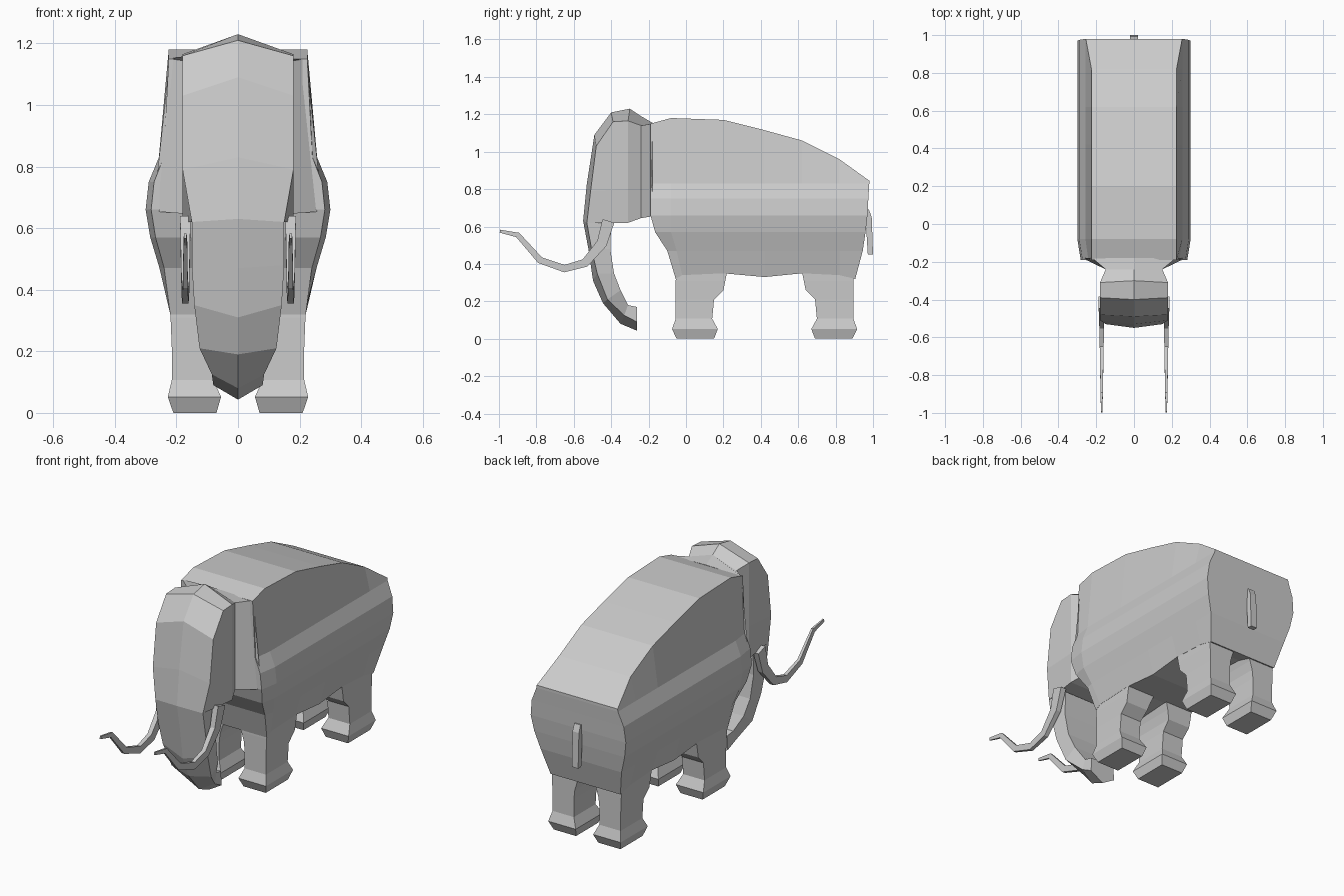
import bpy, bmesh
from mathutils import Vector

if "Cube" in bpy.data.objects:
    bpy.data.objects.remove(bpy.data.objects["Cube"], do_unlink=True)

grey = bpy.data.materials.new("light_grey")
grey.use_nodes = True
COLOUR = (0.6, 0.6, 0.6, 1)
grey.diffuse_color = COLOUR
grey.node_tree.nodes["Principled BSDF"].inputs["Base Color"].default_value = COLOUR


def loft(name, rings):
    """Bridge closed rings of points and cap both ends."""
    bm = bmesh.new()
    loops = [[bm.verts.new(p) for p in ring] for ring in rings]
    n = len(loops[0])
    for a, b in zip(loops, loops[1:]):
        for i in range(n):
            j = (i + 1) % n
            bm.faces.new((a[i], a[j], b[j], b[i]))
    for ring in (loops[0], loops[-1]):
        # cap with strips between opposite points of the symmetric ring
        i, j = 0, n - 1
        if n % 2:
            bm.faces.new((ring[0], ring[1], ring[-1]))
            i = 1
        while j - i >= 3:
            bm.faces.new((ring[i], ring[i + 1], ring[j - 1], ring[j]))
            i, j = i + 1, j - 1
    bmesh.ops.remove_doubles(bm, verts=bm.verts, dist=0.0005)
    bmesh.ops.recalc_face_normals(bm, faces=bm.faces)
    mesh = bpy.data.meshes.new(name)
    bm.to_mesh(mesh)
    bm.free()
    mesh.materials.append(grey)
    ob = bpy.data.objects.new(name, mesh)
    bpy.context.collection.objects.link(ob)
    return ob


def flip(points):
    return [(-x, y, z) for x, y, z in reversed(points)]


def sym(half):
    """Close a half ring by mirroring; a first point on x = 0 is shared."""
    return half + flip(half[1:] if half[0][0] == 0 else half)


def box_ring(x0, x1, y0, y1, z):
    return [(x0, y0, z), (x0, y1, z), (x1, y1, z), (x1, y0, z)]


# Body: rows of (half width, height), lofted from chest to rump
rows = [(0.257, 0.83), (0.29, 0.75), (0.30, 0.66), (0.285, 0.57), (0.255, 0.47)]
chest_y = [-0.19, -0.19, -0.19, -0.19, -0.165, -0.10, -0.055]
shoulder_y = [-0.08, -0.08, -0.08, -0.08, -0.08, -0.05, -0.02]
rump_y = [0.98, 0.98, 0.975, 0.97, 0.96, 0.945, 0.905]


def body_ring(ys, top_w, top_z, bottom_z, squeeze=1.0):
    half = [(top_w, top_z)] + [(w * squeeze, z) for w, z in rows] + [(0.22, bottom_z)]
    return sym([(w, y, z) for (w, z), y in zip(half, ys)])


body = [body_ring(chest_y, 0.225, 1.15, 0.32, 0.94),
        body_ring(shoulder_y, 0.225, 1.18, 0.34)]
for y, top, bottom in [(0.20, 1.17, 0.35), (0.42, 1.115, 0.33),
                       (0.62, 1.06, 0.35), (0.82, 0.96, 0.34)]:
    body.append(body_ring([y] * 7, 0.225, top, bottom))
body.append(body_ring(rump_y, 0.255, 0.845, 0.32))
loft("body", body)

# Neck: narrows from the chest to the back of the head
loft("neck", [
    sym([(0, -0.18, 1.155), (0.222, -0.18, 1.15), (0.275, -0.18, 0.655)]),
    sym([(0, -0.24, 1.19), (0.15, -0.24, 1.14), (0.15, -0.24, 0.645)]),
])

# Head: ridged brow and crown, rings running downwards
head = [sym([(0, -0.40, 1.21), (0, -0.40, 1.21), (0, -0.30, 1.23), (0, -0.24, 1.19)])]
for yc, zc, xf, yf, zf, zm, zb in [
        (-0.40, 1.21, 0.18, -0.39, 1.16, 1.165, 1.14),
        (-0.49, 1.09, 0.18, -0.48, 1.03, 1.03, 1.03),
        (-0.53, 0.83, 0.18, -0.51, 0.79, 0.80, 0.81),
        (-0.55, 0.63, 0.15, -0.53, 0.62, 0.62, 0.645)]:
    head.append(sym([(0, yc, zc), (xf, yf, zf), (0.18, -0.31, zm), (0.15, -0.24, zb)]))
loft("head", head)

# Trunk: keeps the ridge of the head and curls back under it
trunk = []
for yc, zc, x, yf, zf, yb, zb in [
        (-0.55, 0.63, 0.15, -0.53, 0.62, -0.40, 0.615),
        (-0.52, 0.47, 0.15, -0.505, 0.48, -0.405, 0.48),
        (-0.497, 0.31, 0.142, -0.475, 0.35, -0.385, 0.35),
        (-0.444, 0.19, 0.125, -0.42, 0.21, -0.35, 0.26),
        (-0.35, 0.08, 0.085, -0.33, 0.125, -0.31, 0.18),
        (-0.262, 0.043, 0.08, -0.262, 0.09, -0.262, 0.17)]:
    trunk.append(sym([(0, yc, zc), (x, yf, zf), (x * 0.95, yb, zb)]))
loft("trunk", trunk)

# Legs: one outline, mirrored left to right and front to back
leg = [box_ring(*r) for r in [
    (0.07, 0.21, -0.05, 0.15, 0.0), (0.055, 0.228, -0.075, 0.17, 0.052),
    (0.08, 0.215, -0.055, 0.14, 0.107), (0.08, 0.215, -0.055, 0.15, 0.21),
    (0.075, 0.217, -0.055, 0.20, 0.26), (0.06, 0.219, -0.055, 0.21, 0.31),
    (0.04, 0.219, -0.053, 0.22, 0.36)]]
for end, back in (("front", False), ("back", True)):
    for side, s in (("left", 1), ("right", -1)):
        loft(f"{end}_{side}_leg",
             [[(s * x, 0.84 - y if back else y, z) for x, y, z in r] for r in leg])

# Tusks: square section swept along a curved path, tapering to the tip
path = [(-0.415, 0.63, 0.033), (-0.45, 0.51, 0.028), (-0.54, 0.405, 0.023),
        (-0.65, 0.375, 0.02), (-0.78, 0.42, 0.018), (-0.90, 0.555, 0.014),
        (-0.995, 0.575, 0.008)]
pts = [Vector((y, z)) for y, z, _ in path]
for side, s in (("left", 1), ("right", -1)):
    rings = []
    for i, (y, z, r) in enumerate(path):
        d = (pts[min(i + 1, len(pts) - 1)] - pts[max(i - 1, 0)]).normalized()
        ny, nz = -d.y * r, d.x * r
        w = 0.017 - 0.0022 * i
        rings.append([(s * 0.171 - w, y + ny, z + nz), (s * 0.171 - w, y - ny, z - nz),
                      (s * 0.171 + w, y - ny, z - nz), (s * 0.171 + w, y + ny, z + nz)])
    loft(f"{side}_tusk", rings)

# Tail: thin strip hanging down the rump
loft("tail", [box_ring(-0.02, 0.02, 0.96, y, z) if z > 0.6 else
              box_ring(-0.02, 0.02, 0.972, y, z)
              for y, z in [(0.978, 0.69), (0.993, 0.65), (1.0, 0.45)]])
